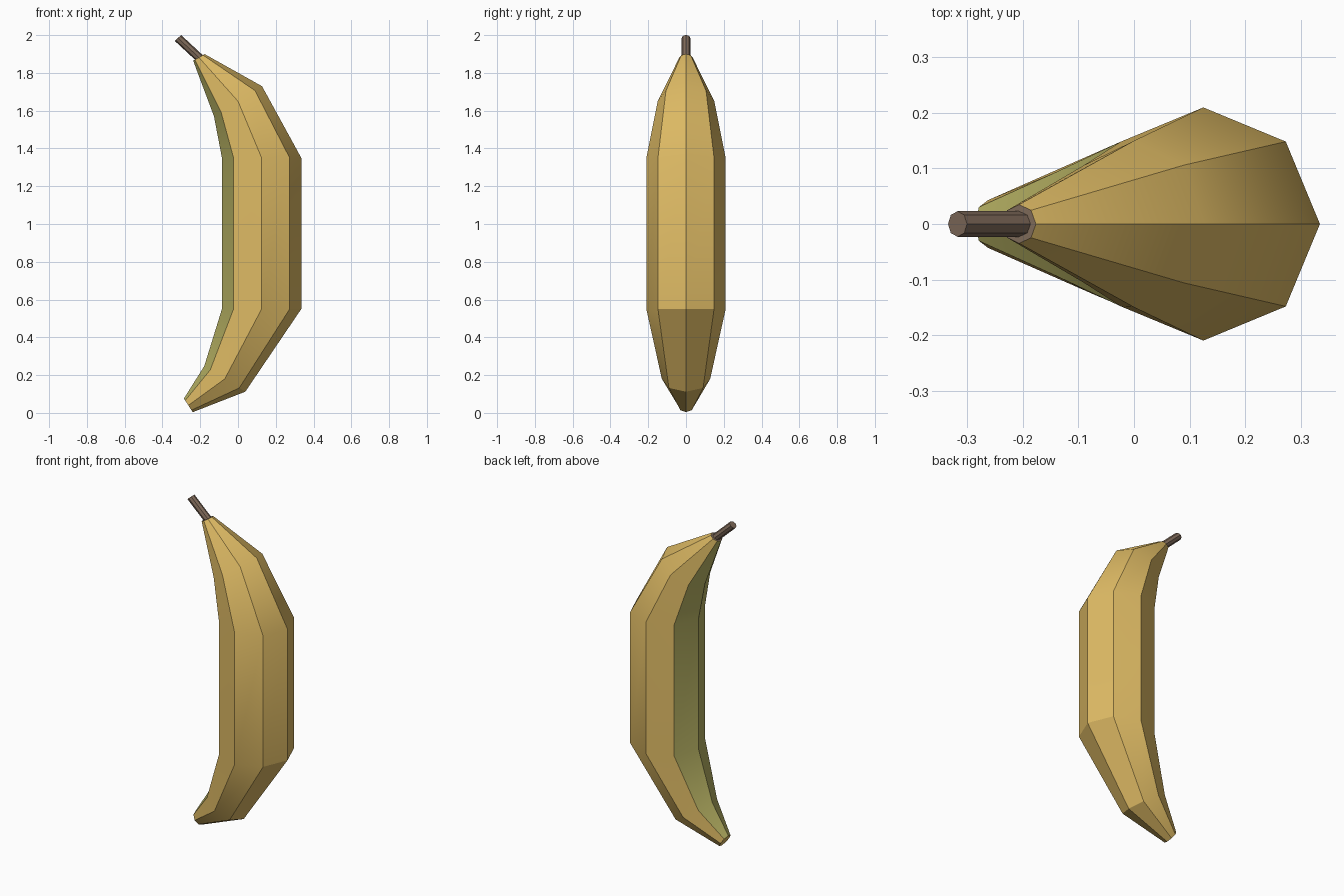
import bpy, bmesh, math
from mathutils import Vector

if "Cube" in bpy.data.objects:
    bpy.data.objects.remove(bpy.data.objects["Cube"])


def material(name, rgb):
    m = bpy.data.materials.new(name)
    m.diffuse_color = (*rgb, 1)
    m.use_nodes = True
    m.node_tree.nodes["Principled BSDF"].inputs["Base Color"].default_value = m.diffuse_color
    return m


yellow = material("ripe yellow", (0.74, 0.50, 0.13))
green = material("unripe green", (0.49, 0.46, 0.13))
brown = material("stem brown", (0.22, 0.15, 0.105))


def loft(name, rings, mats, sides=8):
    """Tube through rings of (x, z, radius, tilt in degrees)."""
    bm = bmesh.new()
    loops = []
    for x, z, r, tilt in rings:
        t = math.radians(tilt)
        out = Vector((math.cos(t), 0, math.sin(t)))
        side = Vector((0, 1, 0))
        loops.append([bm.verts.new(Vector((x, 0, z)) + r * (
            out * math.cos(math.tau * i / sides) + side * math.sin(math.tau * i / sides)))
            for i in range(sides)])
    for a, b in zip(loops, loops[1:]):
        for i in range(sides):
            j = (i + 1) % sides
            f = bm.faces.new((a[i], a[j], b[j], b[i]))
            # the two panels on the inside of the curve are green
            if len(mats) > 1 and i in (sides // 2 - 1, sides // 2):
                f.material_index = 1
    bm.faces.new(loops[0][::-1])
    top = bm.faces.new(loops[-1])
    if len(mats) > 2:
        top.material_index = 2
    bmesh.ops.recalc_face_normals(bm, faces=bm.faces)
    me = bpy.data.meshes.new(name)
    bm.to_mesh(me)
    bm.free()
    for m in mats:
        me.materials.append(m)
    ob = bpy.data.objects.new(name, me)
    bpy.context.collection.objects.link(ob)
    bpy.ops.object.select_all(action='DESELECT')
    ob.select_set(True)
    bpy.context.view_layer.objects.active = ob
    bpy.ops.object.shade_smooth_by_angle(angle=math.radians(30))
    return ob


# Curved fruit body, tip to neck
loft("banana_body", [
    (-0.263, 0.040, 0.043, -57),
    (-0.070, 0.180, 0.128, -32),
    (0.125, 0.55, 0.21, 0),
    (0.125, 1.35, 0.21, 0),
    (0.000, 1.65, 0.150, 32),
    (-0.207, 1.882, 0.035, 30),
], [yellow, green, brown])

# Stem
loft("stem", [
    (-0.203, 1.878, 0.023, 42),
    (-0.318, 1.985, 0.023, 42),
], [brown])
